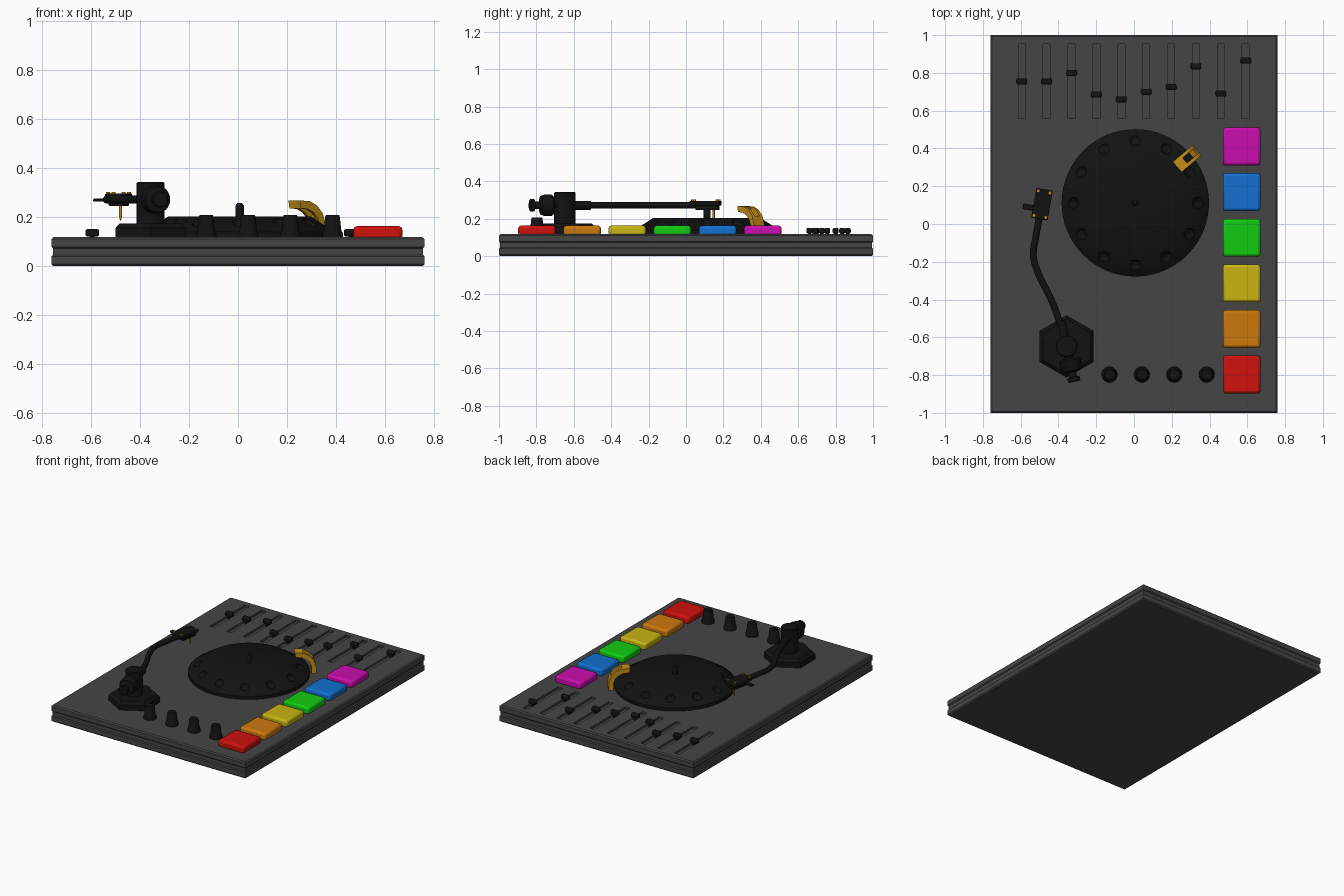
import bpy, bmesh
from math import cos, sin, pi, radians
from mathutils import Vector, Matrix

if "Cube" in bpy.data.objects:
    bpy.data.objects.remove(bpy.data.objects["Cube"])


def mat(name, rgb):
    m = bpy.data.materials.new(name)
    m.diffuse_color = (*rgb, 1)
    m.use_nodes = True
    m.node_tree.nodes["Principled BSDF"].inputs["Base Color"].default_value = m.diffuse_color
    return m


GREY = mat("grey", (0.06, 0.06, 0.06))
BLACK = mat("black", (0.006, 0.006, 0.006))
GOLD = mat("gold", (0.55, 0.27, 0.01))


def make(name, bm, material, matrix=Matrix(), bevel=0.0, segs=2, smooth=True):
    bmesh.ops.recalc_face_normals(bm, faces=bm.faces[:])
    me = bpy.data.meshes.new(name)
    bm.to_mesh(me)
    bm.free()
    ob = bpy.data.objects.new(name, me)
    bpy.context.collection.objects.link(ob)
    ob.matrix_world = matrix
    me.materials.append(material)
    if bevel:
        b = ob.modifiers.new("bevel", 'BEVEL')
        b.width, b.segments = bevel, segs
    if smooth:
        bpy.context.view_layer.objects.active = ob
        bpy.ops.object.select_all(action='DESELECT')
        ob.select_set(True)
        bpy.ops.object.shade_smooth_by_angle(angle=radians(35))
    return ob


def add_box(bm, c, s):
    bmesh.ops.create_cube(bm, size=1, matrix=Matrix.Translation(c) @ Matrix.Diagonal((*s, 1)))


def box(name, c, s, material, bevel=0.0, rot=0.0):
    bm = bmesh.new()
    add_box(bm, (0, 0, 0), s)
    return make(name, bm, material, Matrix.Translation(c) @ Matrix.Rotation(rot, 4, 'Z'), bevel)


def loft(rings):
    bm = bmesh.new()
    rows = [[bm.verts.new(p) for p in r] for r in rings]
    n = len(rows[0])
    for a, b in zip(rows, rows[1:]):
        for i in range(n):
            bm.faces.new((a[i], a[(i + 1) % n], b[(i + 1) % n], b[i]))
    bm.faces.new(rows[0])
    bm.faces.new(rows[-1])
    return bm


def lathe(name, profile, material, matrix=Matrix(), n=32, start=0.0, smooth=True):
    # profile: (radius, height) pairs around local z
    rings = [[(r * cos(start + 2 * pi * i / n), r * sin(start + 2 * pi * i / n), z)
              for i in range(n)] for r, z in profile]
    return make(name, loft(rings), material, matrix, smooth=smooth)


def cut(ob, bm):
    tool = make("cutter", bm, ob.data.materials[0], smooth=False)
    tool.hide_render = True
    m = ob.modifiers.new("cut", 'BOOLEAN')
    m.operation, m.object, m.solver = 'DIFFERENCE', tool, 'EXACT'
    bpy.context.view_layer.objects.active = ob
    bpy.ops.object.modifier_apply(modifier=m.name)
    bpy.data.objects.remove(tool)


def at(x, y, z=0.0):
    return Matrix.Translation((x, y, z))


TOP = 0.118

# Case: stacked slabs with a recessed waist
prof = [(.008, 0), (0, .008), (0, .04), (.006, .046), (.006, .072), (0, .078), (0, .11), (.008, TOP)]
rings = [[(sx * (.76 - d), sy * (1 - d), z) for sx, sy in ((-1, -1), (1, -1), (1, 1), (-1, 1))]
         for d, z in prof]
case = make("case", loft(rings), GREY, smooth=False)

# Slider slots and caps
slider_y = [.755, .755, .80, .685, .66, .70, .725, .835, .69, .865]
slots = bmesh.new()
for i, y in enumerate(slider_y):
    x = -.594 + .1317 * i
    add_box(slots, (x, .755, TOP), (.037, .395, .03))
    box("slider_stem", (x, y, .12), (.018, .018, .04), BLACK)
    box("slider_cap", (x, y, .136), (.056, .032, .03), BLACK, .008)
cut(case, slots)

# Colour pads
pads = [("red", (.62, .006, .004)), ("orange", (.6, .19, .004)), ("yellow", (.58, .46, .006)),
        ("green", (.006, .6, .006)), ("blue", (.006, .16, .63)), ("magenta", (.6, .004, .42))]
for i, (n, c) in enumerate(pads):
    box(n + "_pad", (.57, -.797 + .2415 * i, .136), (.2, .2, .054), mat(n, c), .014)

# Knobs
for i in range(4):
    x = -.13 + .1717 * i
    lathe("knob", [(.042, TOP - .003), (.042, .135), (.036, .145), (.03, .2), (.027, .208)],
          BLACK, at(x, -.797), n=20)

# Platter with dimples around the sloped rim
PX, PY = .007, .112
platter = lathe("platter", [(.39, TOP - .002), (.39, .139), (.29, .203)], BLACK, at(PX, PY), n=64)
dimples = bmesh.new()
for i in range(12):
    a = 2 * pi * i / 12
    bmesh.ops.create_uvsphere(dimples, u_segments=16, v_segments=8, radius=.036,
                              matrix=at(PX + .338 * cos(a), PY + .338 * sin(a), .193))
cut(platter, dimples)
lathe("spindle", [(.018, .2), (.018, .245), (.01, .257)], BLACK, at(PX, PY), n=20)

# Finger stop: two curved arms joined at tip and foot, in a radial plane
arc = [(.43, TOP - .002), (.43, .17), (.415, .215), (.385, .247), (.345, .265), (.292, .268)]
inner = [(.4, TOP - .002), (.4, .165), (.388, .197), (.366, .219), (.336, .233), (.297, .236)]
frame = at(PX, PY) @ Matrix.Rotation(radians(40.5), 4, 'Z')


def stop_piece(name, y0, y1, i0, i1):
    rings = [[(*[o[0], y0], o[1]), (*[o[0], y1], o[1]), (n[0], y1, n[1]), (n[0], y0, n[1])]
             for o, n in list(zip(arc, inner))[i0:i1]]
    make(name, loft(rings), GOLD, frame)


for s in (-1, 1):
    stop_piece("finger_stop_arm", s * .018, s * .036, 0, 6)
stop_piece("finger_stop_tip", -.02, .02, 4, 6)
stop_piece("finger_stop_foot", -.02, .02, 0, 3)

# Tonearm base and pivot column
AX, AY, AZ = -.357, -.648, .272
lathe("tonearm_base", [(.165, TOP - .002), (.165, .155), (.145, .174)], BLACK, at(AX, AY),
      n=6, start=pi / 2, smooth=False)
lathe("tonearm_column", [(.057, .17), (.057, .338), (.052, .343)], BLACK, at(AX, AY))

# Bent tonearm tube
cu = bpy.data.curves.new("tonearm", 'CURVE')
cu.dimensions = '3D'
cu.bevel_depth, cu.bevel_resolution, cu.resolution_u, cu.use_fill_caps = .018, 3, 8, True
path = [(AX, AY), (-.397, -.51), (-.434, -.41), (-.515, -.24), (-.533, -.165), (-.52, -.07), (-.492, .08)]
sp = cu.splines.new('BEZIER')
sp.bezier_points.add(len(path) - 1)
for p, (x, y) in zip(sp.bezier_points, path):
    p.co = (x, y, AZ)
    p.handle_left_type = p.handle_right_type = 'AUTO'
arm = bpy.data.objects.new("tonearm", cu)
bpy.context.collection.objects.link(arm)
cu.materials.append(BLACK)
bpy.ops.object.select_all(action='DESELECT')
bpy.context.view_layer.objects.active = arm
arm.select_set(True)
bpy.ops.object.convert(target='MESH')

# Collar and counterweight along the arm axis
axis = Vector((.04, -.18, 0)).normalized()
along = at(AX, AY, AZ) @ axis.to_track_quat('Z', 'Y').to_matrix().to_4x4()
lathe("arm_collar", [(.024, -.14), (.024, -.04)], BLACK, along, n=20)
lathe("counterweight", [(.022, .03), (.022, .065), (.05, .065), (.058, .075), (.058, .11), (.05, .132),
                        (.02, .138), (.02, .165), (.033, .168), (.033, .188), (.028, .192)], BLACK, along)

# Cartridge head with lift tab, screws and needle
head = at(-.487, .105, .275) @ Matrix.Rotation(radians(-10), 4, 'Z')


def on_head(x, y, z):
    return head @ Vector((x, y, z))


r = radians(-10)
box("head_shell", on_head(0, 0, .008), (.088, .16, .026), BLACK, .006, r)
box("cartridge", on_head(0, .01, -.014), (.065, .12, .03), BLACK, .004, r)
box("lift_tab", on_head(-.068, -.028, -.006), (.06, .03, .012), BLACK, .004, r)
for sx in (-1, 1):
    for sy in (-1, 1):
        p = on_head(sx * .032, sy * .066, 0)
        lathe("head_screw", [(.008, .29), (.008, .303)], GOLD, at(p.x, p.y), n=12)
lathe("needle", [(.002, .186), (.006, .205), (.006, .25)], GOLD, at(-.479, .148), n=12)
